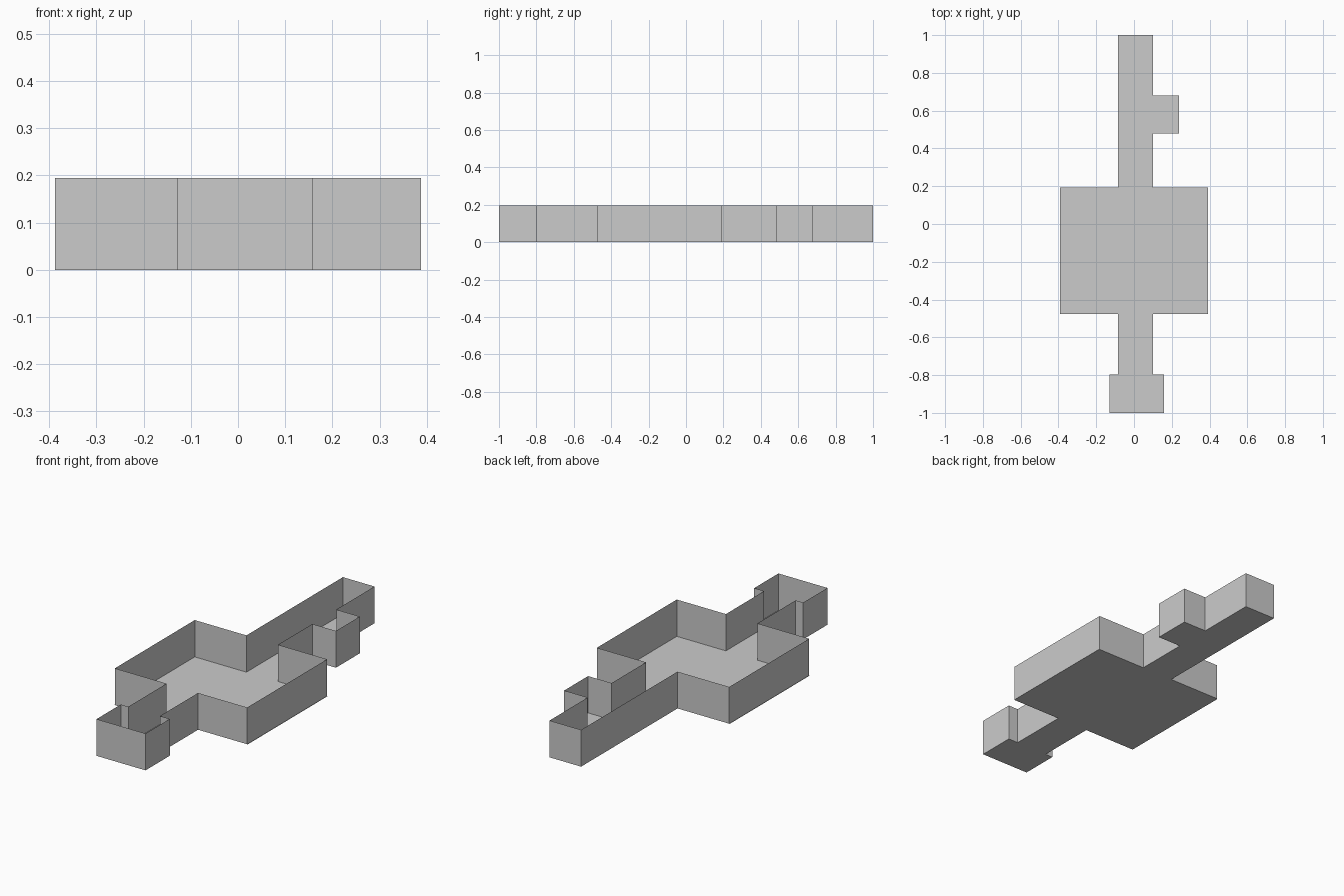
import bpy

if "Cube" in bpy.data.objects:
    bpy.data.objects.remove(bpy.data.objects["Cube"])

HEIGHT = 0.195


def make_object(name, verts, faces):
    mesh = bpy.data.meshes.new(name)
    mesh.from_pydata(verts, [], faces)
    mesh.update()
    obj = bpy.data.objects.new(name, mesh)
    bpy.context.collection.objects.link(obj)
    return obj


def floor(name, x0, x1, y0, y1):
    make_object(name, [(x0, y0, 0), (x1, y0, 0), (x1, y1, 0), (x0, y1, 0)], [(0, 1, 2, 3)])


def wall(name, path):
    """Thin sheet wall standing along a floor path."""
    n = len(path)
    verts = [(x, y, 0) for x, y in path] + [(x, y, HEIGHT) for x, y in path]
    make_object(name, verts, [(i, i + 1, n + i + 1, n + i) for i in range(n - 1)])


# Key lines of the plan
XL, XR = -0.085, 0.10            # corridor sides
ROOM = 0.391                     # main room half width
EL, ER = -0.129, 0.158           # end room sides
Y_END, Y_ROOM0, Y_ROOM1 = -0.797, -0.477, 0.192
NX, NY0, NY1 = 0.238, 0.48, 0.68  # side nook

# Floors, butted edge to edge
floor("main_room_floor", -ROOM, ROOM, Y_ROOM0, Y_ROOM1)
floor("long_corridor_floor", XL, XR, Y_ROOM1, 1.0)
floor("nook_floor", XR, NX, NY0, NY1)
floor("short_corridor_floor", XL, XR, Y_END, Y_ROOM0)
floor("end_room_floor", EL, ER, -1.0, Y_END)

# Main room walls, open at both corridors
for side, s, xc in (("left", -1, XL), ("right", 1, XR)):
    x = s * (ROOM - 0.003)
    wall("main_room_wall_" + side, [(xc, Y_ROOM0), (x, Y_ROOM0), (x, Y_ROOM1), (xc, Y_ROOM1)])
    wall("short_corridor_wall_" + side, [(xc, Y_END), (xc, Y_ROOM0)])

# Long corridor walls with the nook opening on the right
wall("long_corridor_wall", [(XL, Y_ROOM1), (XL, 1.0), (XR, 1.0), (XR, NY1)])
wall("long_corridor_wall_right", [(XR, Y_ROOM1), (XR, NY0)])
wall("nook_wall", [(XR, NY0), (NX, NY0), (NX, NY1), (XR, NY1)])

# End room walls, open towards the short corridor
wall("end_room_wall", [(XL, Y_END), (EL, Y_END), (EL, -1.0), (ER, -1.0), (ER, Y_END), (XR, Y_END)])
